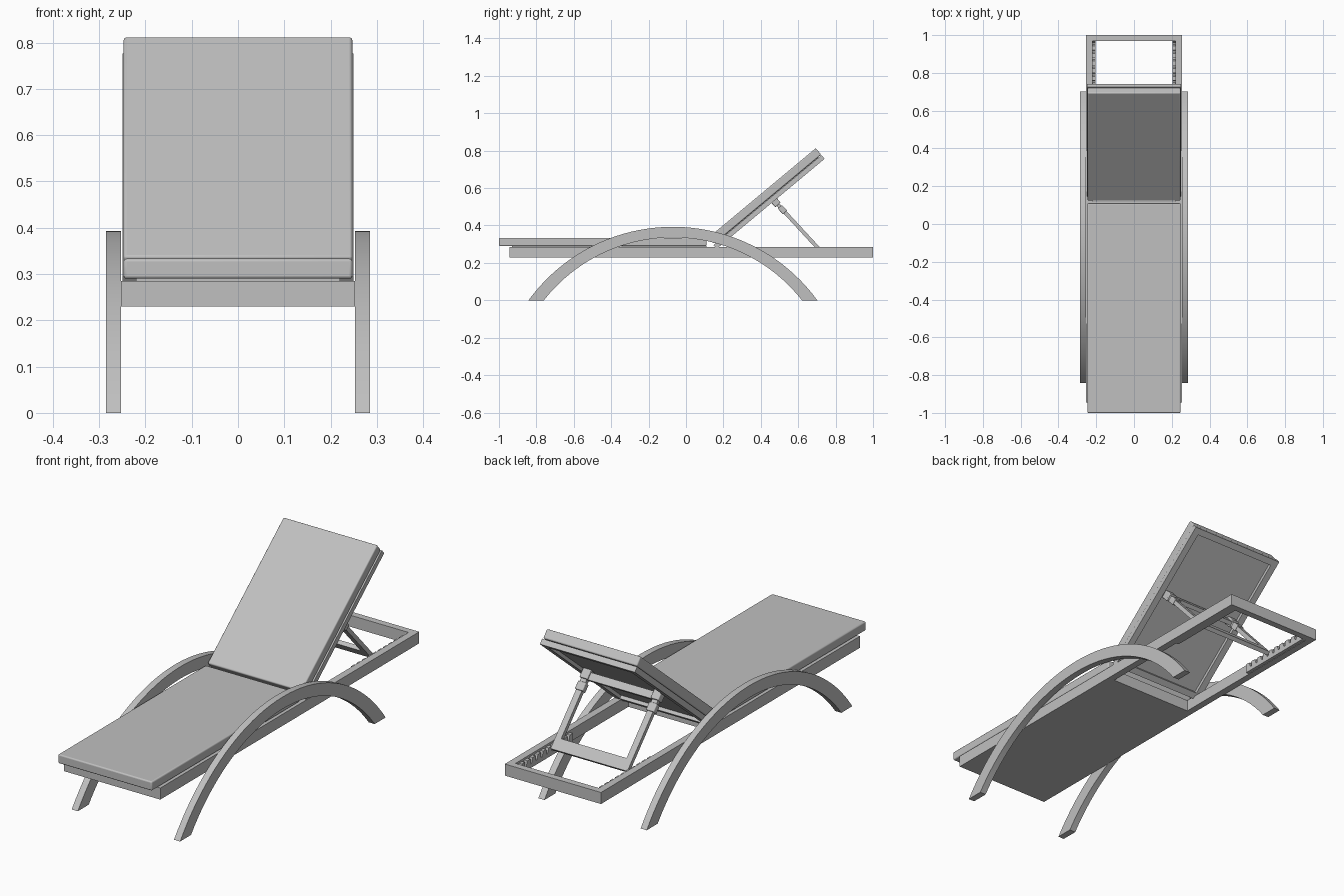
import bpy, bmesh, math
from mathutils import Matrix, Vector

cube = bpy.data.objects.get("Cube")
if cube:
    bpy.data.objects.remove(cube, do_unlink=True)

# One flat grey for everything
grey = bpy.data.materials.new("light_grey")
grey.use_nodes = True
COLOUR = (0.53, 0.53, 0.53, 1)
grey.diffuse_color = COLOUR
grey.node_tree.nodes["Principled BSDF"].inputs["Base Color"].default_value = COLOUR


def finish(name, bm, matrix=Matrix(), bevel=0, smooth=False):
    bm.transform(matrix)
    bmesh.ops.recalc_face_normals(bm, faces=bm.faces)
    mesh = bpy.data.meshes.new(name)
    bm.to_mesh(mesh)
    bm.free()
    mesh.materials.append(grey)
    obj = bpy.data.objects.new(name, mesh)
    bpy.context.collection.objects.link(obj)
    if bevel:
        mod = obj.modifiers.new("soft_edges", 'BEVEL')
        mod.width, mod.segments = bevel, 3
    if smooth or bevel:
        bpy.ops.object.select_all(action='DESELECT')
        obj.select_set(True)
        bpy.context.view_layer.objects.active = obj
        bpy.ops.object.shade_smooth_by_angle(angle=math.radians(35))
    return obj


def box(name, x, y, z, matrix=Matrix(), bevel=0):
    """Box from (min, max) pairs, placed by a matrix."""
    bm = bmesh.new()
    bmesh.ops.create_cube(bm, size=1)
    for v in bm.verts:
        v.co = [(a + b) / 2 + c * (b - a) for (a, b), c in zip((x, y, z), v.co)]
    return finish(name, bm, matrix, bevel)


def prism(name, profile, x0, x1, smooth=False):
    """Extrude a (y, z) outline along x."""
    bm = bmesh.new()
    face = bm.faces.new([bm.verts.new((x0, y, z)) for y, z in profile])
    out = bmesh.ops.extrude_face_region(bm, geom=[face])
    moved = [g for g in out["geom"] if isinstance(g, bmesh.types.BMVert)]
    bmesh.ops.translate(bm, verts=moved, vec=(x1 - x0, 0, 0))
    return finish(name, bm, smooth=smooth)


def both(inner, outer):
    """Left and right x ranges."""
    return (("left", (inner, outer)), ("right", (-outer, -inner)))


def arc(half, rise, steps=40):
    """Points of a circular arch standing on the ground."""
    r = (half * half + rise * rise) / (2 * rise)
    a = math.asin(half / r)
    angles = [-a + 2 * a * i / steps for i in range(steps + 1)]
    return [(-0.07 + r * math.sin(t), rise - r + r * math.cos(t)) for t in angles]


# Base: closed deck under the seat, open frame behind it
FRAME_Z = (0.23, 0.285)
box("seat_deck", (-0.22, 0.22), (-0.945, 0.12), FRAME_Z)
box("deck_top", (-0.22, 0.22), (-0.93, 0.11), (0.28, 0.291))
box("rear_rail", (-0.22, 0.22), (0.968, 1.0), FRAME_Z)
for side, x in both(0.219, 0.253):
    box(side + "_rail", x, (-0.945, 1.0), FRAME_Z)

# Curved legs
arch = arc(0.772, 0.393) + arc(0.69, 0.336)[::-1]
for side, x in both(0.253, 0.285):
    prism(side + "_arched_leg", arch, *x, smooth=True)

# Notched racks for the prop
START, PITCH, TEETH = 0.56, 0.04, 10
rack = [(0.968, 0.232), (START, 0.232)]
for i in range(TEETH):
    y = START + i * PITCH
    rack += [(y, 0.276), (y + 0.022, 0.276), (y + 0.03, 0.252), (y + 0.038, 0.252)]
rack.append((0.968, 0.276))
for side, x in both(0.203, 0.219):
    prism(side + "_rack", rack, *x)

# Seat cushion
box("seat_cushion", (-0.247, 0.247), (-1.0, 0.11), (0.29, 0.333), bevel=0.006)

# Reclined back: cushion on a framed panel
tilt = Matrix.Translation((0, 0.116, 0.332)) @ Matrix.Rotation(math.radians(39.8), 4, 'X')
LENGTH = 0.752
BOARD_Z = (-0.074, -0.048)
box("back_cushion", (-0.247, 0.247), (0.008, LENGTH), (-0.045, 0), tilt, 0.006)
box("back_panel", (-0.225, 0.225), (0.02, LENGTH - 0.02), (-0.058, -0.044), tilt)
for side, x in both(0.218, 0.25):
    box(side + "_back_rail", x, (0.0, LENGTH), BOARD_Z, tilt)
for name, y in (("lower", (0, 0.03)), ("upper", (LENGTH - 0.03, LENGTH))):
    box(name + "_back_rail", (-0.218, 0.218), y, BOARD_Z, tilt)

# Folding prop between the back and the racks
top, foot = Vector((0, 0.465, 0.54)), Vector((0, 0.722, 0.262))
run = foot - top
lean = Matrix.Translation(top) @ Matrix.Rotation(math.atan2(run.z, run.y), 4, 'X')
span = run.length
for side, x in both(0.172, 0.202):
    box(side + "_prop_leg", x, (0, span), (-0.01, 0.01), lean)
for side, x in both(0.166, 0.208):
    box(side + "_prop_hinge", x, (-0.005, 0.04), (-0.019, 0.019), lean, 0.004)
    box(side + "_prop_collar", x, (0.055, 0.095), (-0.015, 0.015), lean, 0.004)
box("prop_top_bar", (-0.172, 0.172), (0.005, 0.04), (-0.01, 0.01), lean)
box("prop_foot_bar", (-0.172, 0.172), (span - 0.055, span), (-0.01, 0.01), lean)
box("prop_pin", (-0.217, 0.217), (span - 0.014, span - 0.002), (-0.006, 0.006), lean)
